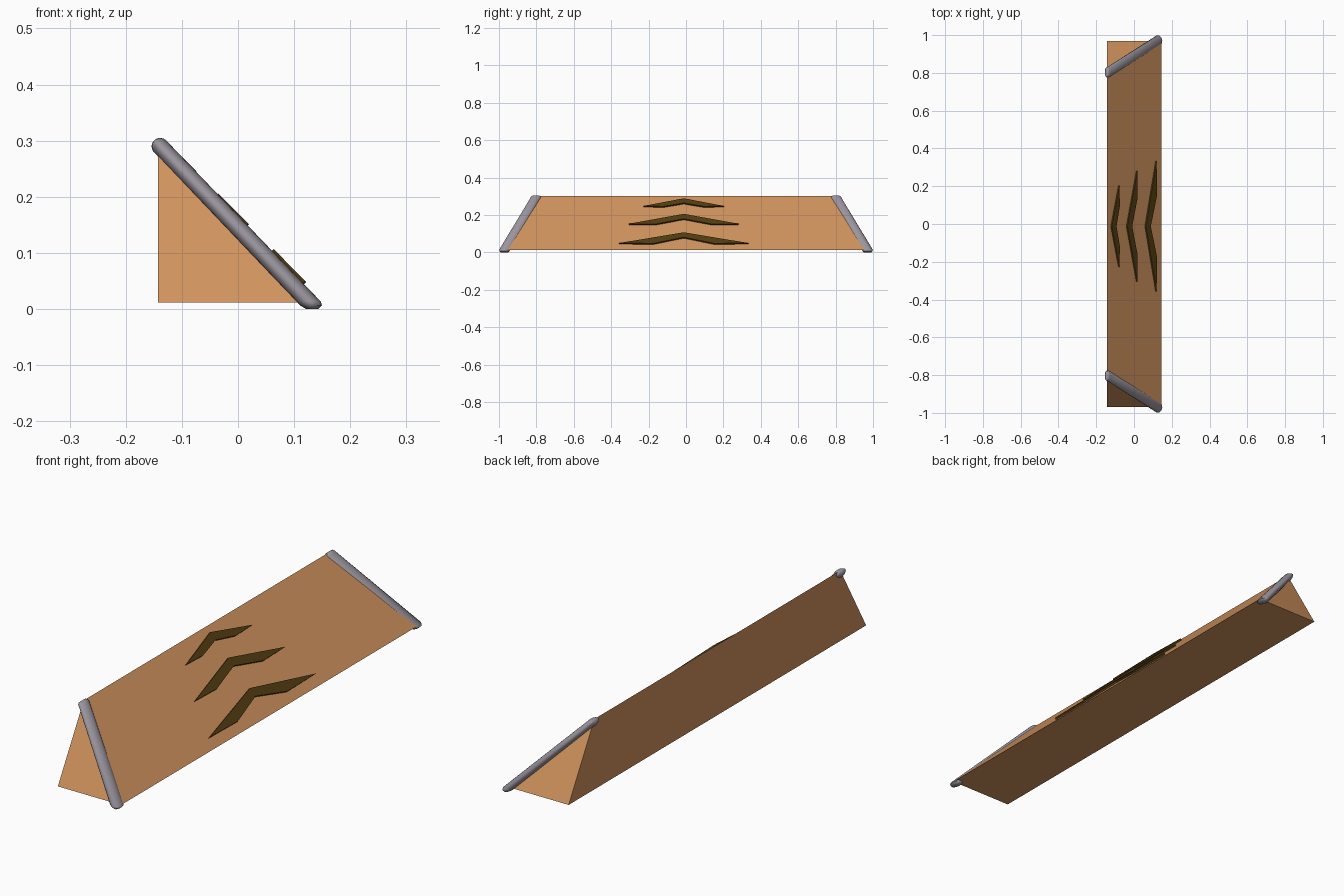
import bpy, bmesh, math
from mathutils import Vector

if "Cube" in bpy.data.objects:
    bpy.data.objects.remove(bpy.data.objects["Cube"])


def material(name, rgb):
    m = bpy.data.materials.new(name)
    m.diffuse_color = (*rgb, 1)
    m.use_nodes = True
    m.node_tree.nodes["Principled BSDF"].inputs["Base Color"].default_value = m.diffuse_color
    return m


TAN = material("tan_panel", (0.63, 0.29, 0.11))
GREY = material("grey_metal", (0.33, 0.305, 0.345))
BROWN = material("dark_brown", (0.085, 0.046, 0.006))

# Slope frame: from the top edge down to the front bottom edge
TOP = Vector((-0.143, 0, 0.302))
FOOT = Vector((0.145, 0, 0.012))
DOWN = (FOOT - TOP).normalized()
NORMAL = Vector((-DOWN.z, 0, DOWN.x))
SIDE = Vector((0, 1, 0))


def finish(bm, name, mat):
    bmesh.ops.recalc_face_normals(bm, faces=bm.faces)
    me = bpy.data.meshes.new(name)
    bm.to_mesh(me)
    bm.free()
    me.materials.append(mat)
    ob = bpy.data.objects.new(name, me)
    bpy.context.collection.objects.link(ob)
    return ob


def loft(name, mat, rings):
    bm = bmesh.new()
    loops = [[bm.verts.new(p) for p in r] for r in rings]
    n = len(loops[0])
    for a, b in zip(loops, loops[1:]):
        for i in range(n):
            j = (i + 1) % n
            bm.faces.new((a[i], a[j], b[j], b[i]))
    bm.faces.new(loops[0])
    bm.faces.new(loops[-1])
    return finish(bm, name, mat)


# Wedge body: triangular section whose top edge is shorter than its base
def end_triangle(s):
    return [(TOP.x, s * 0.80, TOP.z), (TOP.x, s * 0.968, FOOT.z),
            (FOOT.x, s * 0.968, FOOT.z)]


loft("ramp_body", TAN, [end_triangle(-1), end_triangle(1)])


# End rails: flattened tubes with a rounded top and a level foot
def rail_ring(centre, half_y, half_n, level=0.0, sides=16):
    pts = []
    for i in range(sides):
        t = 2 * math.pi * i / sides
        n = half_n * math.sin(t)
        pts.append(centre + SIDE * half_y * math.cos(t) + NORMAL * n + DOWN * n * level)
    return pts


for label, s in (("left", -1), ("right", 1)):
    top = Vector((-0.139, s * 0.803, 0.290))
    foot = Vector((0.126, s * 0.970, 0.0135))
    rings = [rail_ring(top - DOWN * 0.0145, 0.021, 0.004),
             rail_ring(top - DOWN * 0.011, 0.025, 0.0105),
             rail_ring(top - DOWN * 0.005, 0.028, 0.0143),
             rail_ring(top, 0.029, 0.0152),
             rail_ring(foot, 0.029, 0.0152, 1.0),
             rail_ring(foot + Vector((0.004, 0, -0.007)), 0.027, 0.0140, 1.0),
             rail_ring(foot + Vector((0.006, 0, -0.0135)), 0.020, 0.0075, 1.0)]
    rail = loft(label + "_end_rail", GREY, rings)
    bpy.ops.object.select_all(action='DESELECT')
    rail.select_set(True)
    bpy.context.view_layer.objects.active = rail
    bpy.ops.object.shade_smooth_by_angle(angle=math.radians(50))

# Arrow plates: apex height, inner apex height, tip height, half span, inner half span
LIFT = 0.009
for name, apex, inner, tip, span, kink in (
        ("lower_chevron", 0.107, 0.081, 0.050, 0.345, 0.163),
        ("middle_chevron", 0.206, 0.180, 0.153, 0.292, 0.153),
        ("upper_chevron", 0.289, 0.264, 0.248, 0.215, 0.107)):
    outline = [(-span, tip), (0, apex), (span, tip), (kink, tip - 0.002),
               (0, inner), (-kink, tip - 0.002)]
    rings = []
    for lift in (0.0005, LIFT):
        ring = []
        for y, z in outline:
            d = (TOP.z + NORMAL.z * LIFT - z) / -DOWN.z
            ring.append(TOP + DOWN * d + NORMAL * lift + SIDE * (y - 0.012))
        rings.append(ring)
    loft(name, BROWN, rings)
